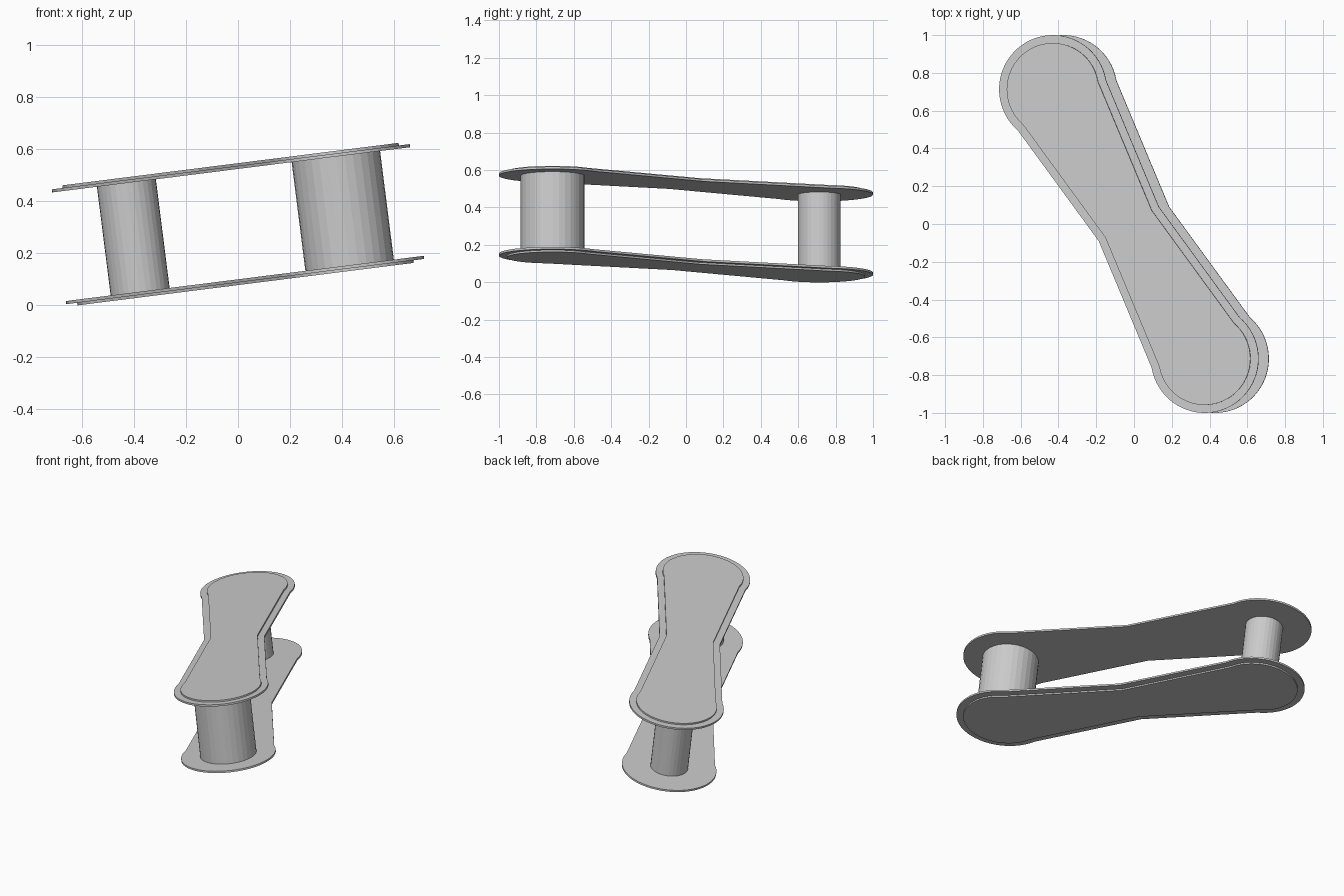
import bpy, bmesh, math
from mathutils import Matrix, Vector

if "Cube" in bpy.data.objects:
    bpy.data.objects.remove(bpy.data.objects["Cube"])

TILT = math.radians(-7.2)
END = Vector((0.405, -0.713))       # centre of the front-right lobe
REACH = END.length
HEADING = math.atan2(END.y, END.x)
PLACE = Matrix.Translation((0, 0, 0.311)) @ Matrix.Rotation(TILT, 4, 'Y')


def outline(radius, waist, join_angle=110, steps=40):
    """Hourglass outline: two round lobes joined by straight tapering sides."""
    pts = []
    for side in (0, math.pi):
        for i in range(steps + 1):
            a = math.radians(-join_angle + 2 * join_angle * i / steps)
            p = Vector((REACH + radius * math.cos(a), radius * math.sin(a)))
            pts.append(Matrix.Rotation(side, 2) @ p)
        pts.append(Matrix.Rotation(side, 2) @ Vector((0, waist)))
    turn = Matrix.Rotation(HEADING, 2)
    return [turn @ p for p in pts]


def finish(name, bm):
    bmesh.ops.recalc_face_normals(bm, faces=bm.faces)
    mesh = bpy.data.meshes.new(name)
    bm.to_mesh(mesh)
    bm.free()
    ob = bpy.data.objects.new(name, mesh)
    bpy.context.collection.objects.link(ob)
    ob.matrix_world = PLACE
    return ob


def slab(name, pts, z0, z1):
    bm = bmesh.new()
    face = bm.faces.new([bm.verts.new((p.x, p.y, z0)) for p in pts])
    ext = bmesh.ops.extrude_face_region(bm, geom=[face], use_keep_orig=True)
    top = [g for g in ext['geom'] if isinstance(g, bmesh.types.BMVert)]
    bmesh.ops.translate(bm, verts=top, vec=(0, 0, z1 - z0))
    return finish(name, bm)


def post(name, centre, radius, height):
    bm = bmesh.new()
    bmesh.ops.create_cone(bm, cap_ends=True, segments=32, radius1=radius,
                          radius2=radius, depth=height,
                          matrix=Matrix.Translation((centre.x, centre.y, 0)))
    return finish(name, bm)


# Two plates, each with a thin raised panel on its outer side
plate_shape = outline(0.287, 0.184)
panel_shape = outline(0.245, 0.143)
for label, s in (("lower", -1), ("upper", 1)):
    slab(label + "_plate", plate_shape, s * 0.210, s * 0.222)
    slab(label + "_panel", panel_shape, s * 0.222, s * 0.232)

# Posts between the plates
post("thick_post", END, 0.171, 0.42)
post("thin_post", -END, 0.114, 0.42)
